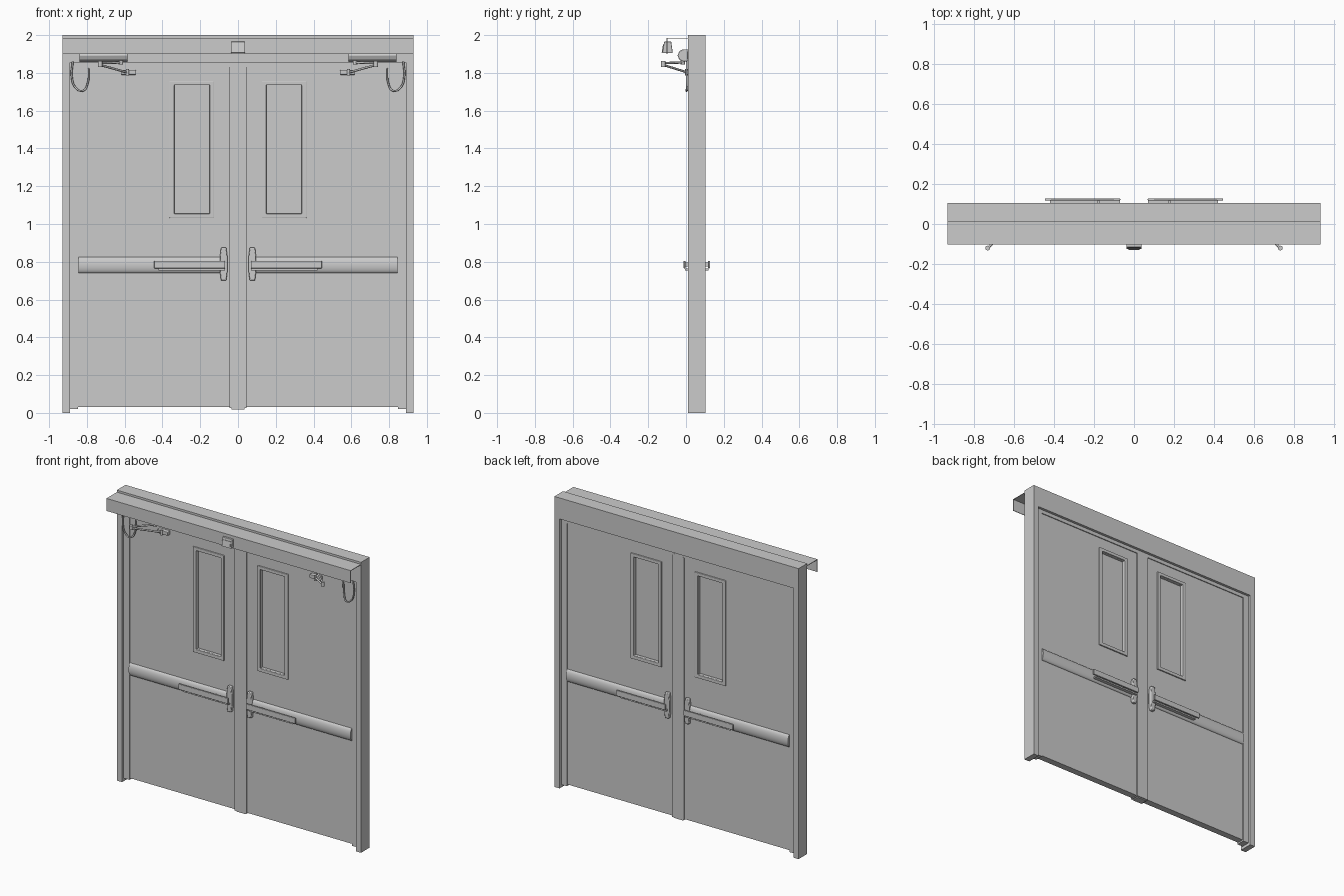
import bpy, bmesh, math
from mathutils import Vector

if "Cube" in bpy.data.objects:
    bpy.data.objects.remove(bpy.data.objects["Cube"])

YC = 0.057          # mid plane of the doorway


def finish(name, bm, mx=False, my=False, bevel=0, seg=2, smooth=False):
    """Turn a bmesh into an object, mirrored over x and/or the mid plane."""
    bmesh.ops.recalc_face_normals(bm, faces=bm.faces)
    bmesh.ops.translate(bm, verts=bm.verts, vec=(0, -YC, 0))
    me = bpy.data.meshes.new(name)
    bm.to_mesh(me)
    bm.free()
    ob = bpy.data.objects.new(name, me)
    ob.location = (0, YC, 0)
    bpy.context.collection.objects.link(ob)
    if bevel:
        b = ob.modifiers.new("Bevel", 'BEVEL')
        b.width, b.segments = bevel, seg
    if mx or my:
        m = ob.modifiers.new("Mirror", 'MIRROR')
        m.use_axis = (mx, my, False)
        m.use_mirror_merge = False
    if smooth:
        bpy.context.view_layer.objects.active = ob
        ob.select_set(True)
        bpy.ops.object.shade_smooth_by_angle(angle=math.radians(35))
        ob.select_set(False)
    return ob


def extrude(bm, pts, vec):
    f = bm.faces.new([bm.verts.new(p) for p in pts])
    r = bmesh.ops.extrude_face_region(bm, geom=[f])
    vs = [v for v in r['geom'] if isinstance(v, bmesh.types.BMVert)]
    bmesh.ops.translate(bm, verts=vs, vec=vec)


def prism_y(name, xz, y0, y1, **k):
    bm = bmesh.new()
    extrude(bm, [(x, y0, z) for x, z in xz], (0, y1 - y0, 0))
    return finish(name, bm, **k)


def prism_x(name, yz, x0, x1, **k):
    bm = bmesh.new()
    extrude(bm, [(x0, y, z) for y, z in yz], (x1 - x0, 0, 0))
    return finish(name, bm, **k)


def box(name, x0, x1, y0, y1, z0, z1, **k):
    return prism_y(name, [(x0, z0), (x1, z0), (x1, z1), (x0, z1)], y0, y1, **k)


def ring(name, outer, inner, y0, y1, **k):
    """Rectangular slab with a rectangular hole; rects are (x0, x1, z0, z1)."""
    bm = bmesh.new()
    loops = []
    for (x0, x1, z0, z1), y in ((outer, y0), (inner, y0), (inner, y1), (outer, y1)):
        loops.append([bm.verts.new((x, y, z)) for x, z in
                      ((x0, z0), (x1, z0), (x1, z1), (x0, z1))])
    for a, b in zip(loops, loops[1:] + loops[:1]):
        for i in range(4):
            j = (i + 1) % 4
            bm.faces.new((a[i], a[j], b[j], b[i]))
    return finish(name, bm, **k)


def rod(name, a, b, r, **k):
    a, b = Vector(a), Vector(b)
    bm = bmesh.new()
    bmesh.ops.create_cone(bm, cap_ends=True, segments=12, radius1=r, radius2=r,
                          depth=(b - a).length)
    q = (b - a).to_track_quat('Z', 'Y').to_matrix()
    for v in bm.verts:
        v.co = q @ v.co + (a + b) / 2
    return finish(name, bm, smooth=True, **k)


# Outer frame with mitred corners
prism_y("frame_jamb", [(.89, 0), (.93, 0), (.93, 1.9), (.89, 1.855)], .01, .104, mx=True)
prism_y("frame_head", [(-.93, 1.9), (-.89, 1.855), (.89, 1.855), (.93, 1.9),
                       (.93, 2), (-.93, 2)], .01, .104)
# Recessed stops and centre mullion
box("frame_stop", .847, .89, .028, .086, .02, 1.855, mx=True)
box("head_stop", -.847, .847, .028, .086, 1.83, 1.855)
prism_y("mullion", [(-.045, .025), (.045, .025), (.045, 1.83), (.015, 1.848),
                    (-.015, 1.848), (-.045, 1.83)], .026, .088)
box("mullion_foot", -.035, .035, .032, .082, .018, .03)

# Door leaves with glazed windows
ring("door_leaf", (.045, .847, .03, 1.83), (.15, .337, 1.055, 1.735), .034, .08, mx=True)
box("window_pane", .145, .342, .052, .062, 1.05, 1.74, mx=True)
ring("window_trim", (.126, .363, 1.032, 1.757), (.15, .337, 1.055, 1.735),
     .025, .036, mx=True, my=True, bevel=.003)

# Exit bars on both faces: curved rail, touch bar, post and latch head
arc = [(.034 - .018 * math.sin(math.pi * i / 16), .7825 - .0425 * math.cos(math.pi * i / 16))
       for i in range(17)]
prism_x("exit_rail", arc, .095, .845, mx=True, my=True, smooth=True)
box("touch_bar", .068, .445, -.013, -.003, .765, .805, mx=True, my=True,
    bevel=.004, seg=3, smooth=True)
box("touch_bar_post", .171, .181, -.006, .03, .775, .795, mx=True, my=True)
prism_y("latch_head", [(.062, .7), (.09, .7), (.096, .75), (.096, .825), (.09, .875),
                       (.062, .875), (.056, .825), (.056, .75)],
        .011, .036, mx=True, my=True, bevel=.004, smooth=True)
box("latch_arm", .07, .42, -.004, .02, .754, .764, mx=True, my=True)

# Folded sheet cover across the top
prism_x("operator_cover", [(-.103, 1.9), (-.099, 1.9), (-.099, 1.982), (.01, 1.982),
                           (.01, 1.986), (-.103, 1.986)], -.93, .93)

# Presence sensor
prism_x("sensor", [(-.126, 1.905), (-.07, 1.905), (-.078, 1.965), (-.116, 1.965)],
        -.038, .038, bevel=.003, smooth=True)
prism_x("sensor_lens", [(-.129, 1.908), (-.11, 1.908), (-.11, 1.95), (-.122, 1.95)],
        -.028, .028)

# Closer bodies and folding arms
prism_x("closer_body", [(.01, 1.86), (-.015, 1.86), (-.035, 1.87), (-.045, 1.892),
                        (-.035, 1.915), (-.015, 1.925), (.01, 1.925)],
        .585, .84, mx=True, bevel=.004, smooth=True)
rod("closer_spindle", (.62, -.018, 1.845), (.62, -.018, 1.865), .012, mx=True)
rod("upper_arm", (.62, -.018, 1.855), (.73, -.12, 1.852), .006, mx=True)
rod("arm_elbow", (.73, -.12, 1.832), (.73, -.12, 1.862), .012, mx=True)
rod("lower_arm", (.73, -.12, 1.842), (.585, .008, 1.802), .006, mx=True)
box("arm_shoe", .54, .62, .006, .036, 1.79, 1.815, mx=True, bevel=.003)
rod("shoe_pin", (.585, .004, 1.785), (.585, .004, 1.82), .008, mx=True)

# Hanging cable loops
for s in (-1, 1):
    cu = bpy.data.curves.new("cable_loop", 'CURVE')
    cu.dimensions = '3D'
    cu.bevel_depth, cu.bevel_resolution, cu.resolution_u = .005, 2, 8
    sp = cu.splines.new('BEZIER')
    pts = [(.875, 1.86), (.88, 1.78), (.86, 1.722), (.822, 1.705), (.796, 1.745), (.79, 1.825)]
    sp.bezier_points.add(len(pts) - 1)
    for p, (x, z) in zip(sp.bezier_points, pts):
        p.co = (s * x, .004 if x > .8 else .018, z)
        p.handle_left_type = p.handle_right_type = 'AUTO'
    ob = bpy.data.objects.new("cable_loop", cu)
    bpy.context.collection.objects.link(ob)
